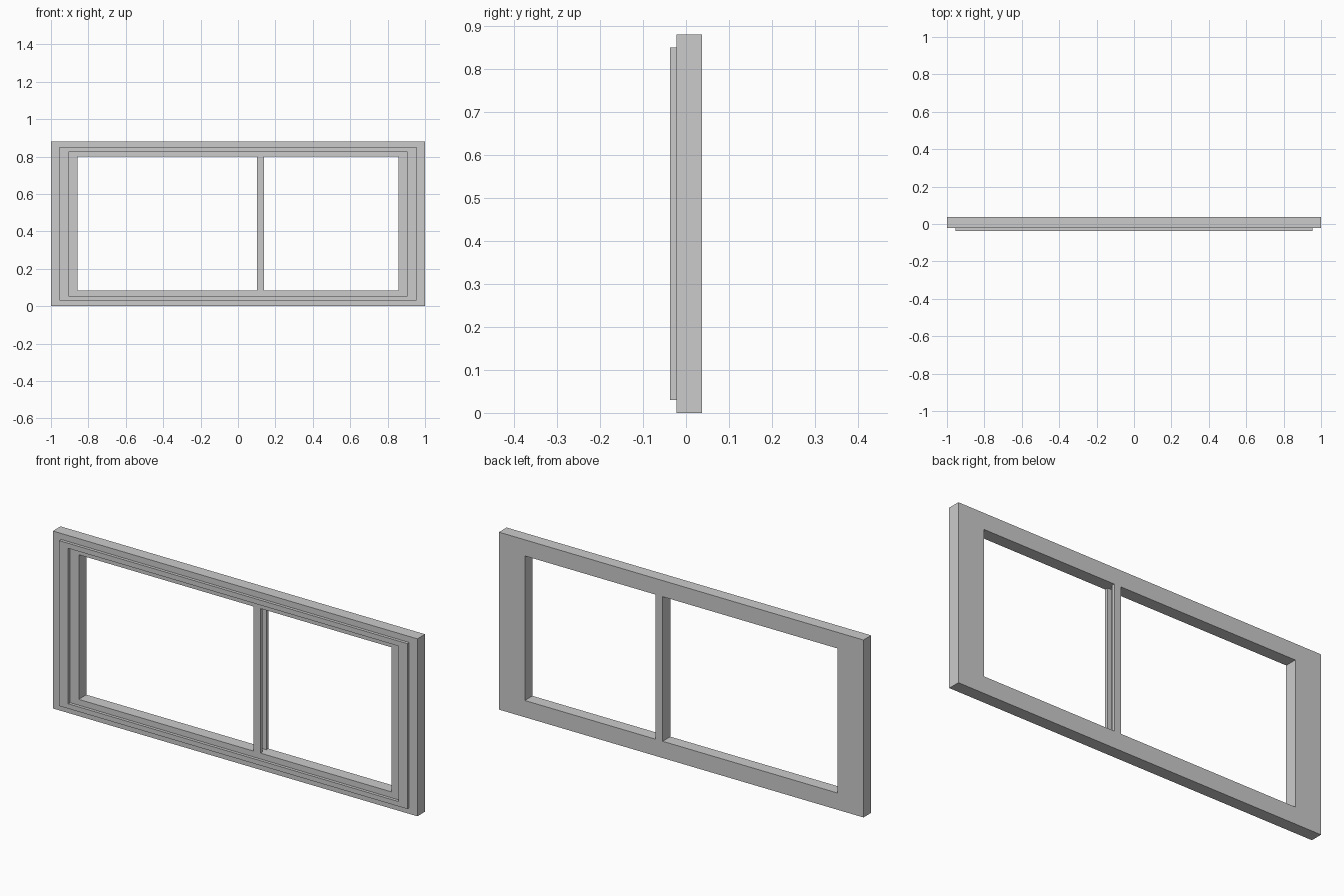
import bpy, bmesh

if "Cube" in bpy.data.objects:
    bpy.data.objects.remove(bpy.data.objects["Cube"])


def make_object(name, bm):
    bmesh.ops.recalc_face_normals(bm, faces=bm.faces)
    mesh = bpy.data.meshes.new(name)
    bm.to_mesh(mesh)
    bm.free()
    obj = bpy.data.objects.new(name, mesh)
    bpy.context.collection.objects.link(obj)
    return obj


def ring(name, outer, inner, y0, y1):
    """Rectangular ring; outer and inner are (half width, z low, z high)."""
    bm = bmesh.new()

    def loop(rect, y):
        w, lo, hi = rect
        return [bm.verts.new((x, y, z))
                for x, z in ((-w, lo), (w, lo), (w, hi), (-w, hi))]

    loops = [loop(outer, y0), loop(outer, y1), loop(inner, y1), loop(inner, y0)]
    for a, b in zip(loops, loops[1:] + loops[:1]):
        for i in range(4):
            j = (i + 1) % 4
            bm.faces.new((a[i], a[j], b[j], b[i]))
    return make_object(name, bm)


def upright(name, profile, z0, z1):
    """Extrude an (x, y) profile upwards."""
    bm = bmesh.new()
    face = bm.faces.new([bm.verts.new((x, y, z0)) for x, y in profile])
    result = bmesh.ops.extrude_face_region(bm, geom=[face], use_keep_orig=True)
    top = [v for v in result["geom"] if isinstance(v, bmesh.types.BMVert)]
    bmesh.ops.translate(bm, vec=(0, 0, z1 - z0), verts=top)
    return make_object(name, bm)


FRONT, BACK = -0.0225, 0.0375
LOW, HIGH = 0.083, 0.80

# Main window frame
ring("window_frame", (1.0, 0.0, 0.88), (0.858, LOW, HIGH), FRONT, BACK)

# Raised trim band on the front
ring("front_trim", (0.955, 0.03, 0.85), (0.906, 0.054, 0.825), -0.0375, FRONT)

# Divider post with a channel along its right side
left, right, floor = 0.102, 0.14, 0.12
lip = 0.016
upright("divider_post", [
    (left, FRONT), (right, FRONT), (right, FRONT + lip), (floor, FRONT + lip),
    (floor, BACK - lip), (right, BACK - lip), (right, BACK), (left, BACK),
], LOW, HIGH)
